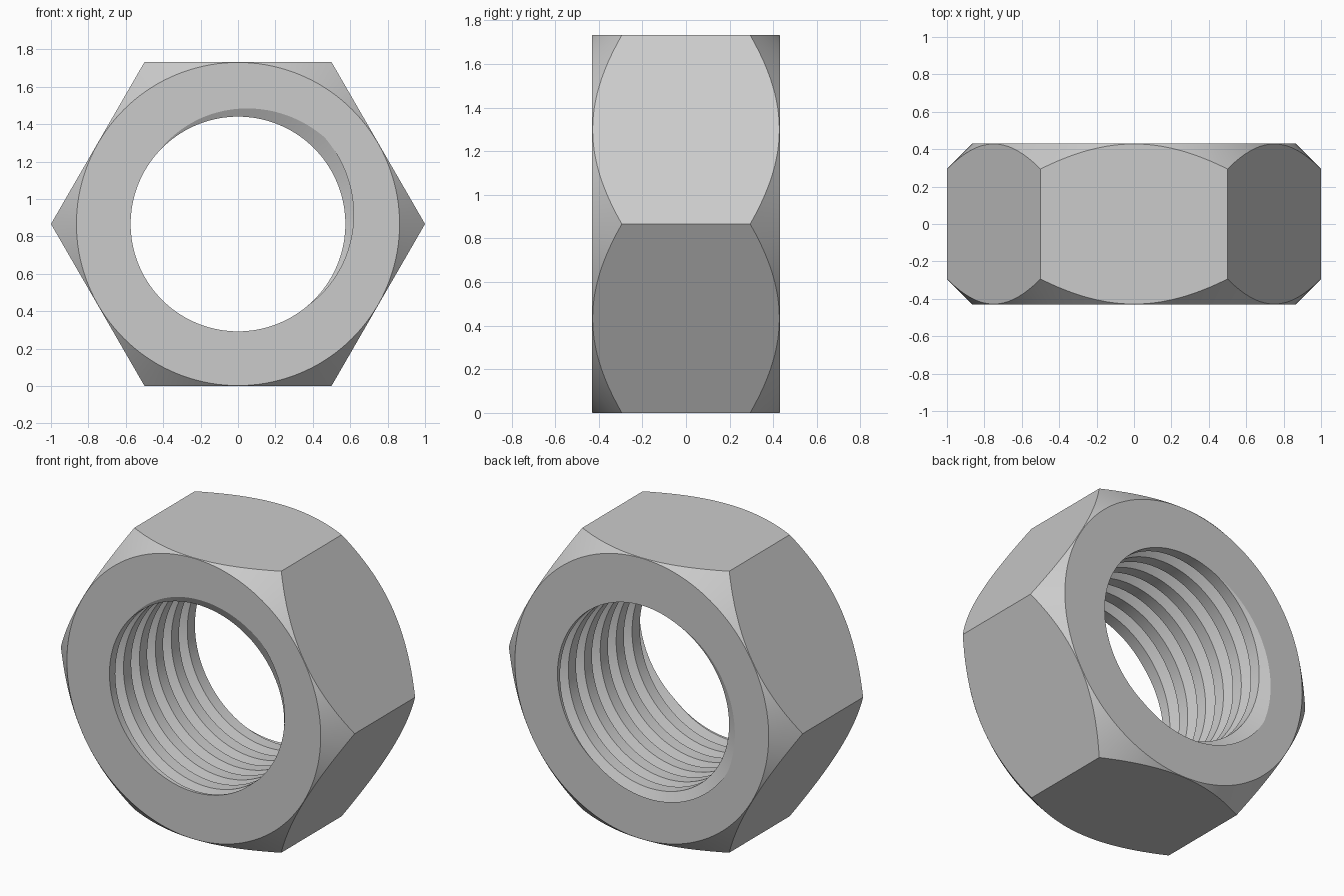
import bpy, bmesh
from math import cos, sin, pi, radians

cube = bpy.data.objects.get("Cube")
if cube:
    bpy.data.objects.remove(cube)

COLUMNS = 144            # angular steps, a multiple of six
HALF = 0.43              # half thickness
APOTHEM = 0.866          # centre to flat
MINOR, MAJOR = 0.574, 0.655
PITCH = 2 * HALF / 5.55
FLANK = 0.26 * PITCH     # axial width of one thread flank
START = radians(45)      # where the groove opens on the front
CHAMFER = 1.294          # radius plus height on the corner cone


def thread_points(a):
    """Bore profile at one angle: crest, root and crest of each turn, clipped to the faces."""
    points = []
    for turn in range(-2, 9):
        root = -HALF + PITCH * (turn + (START - a) / (2 * pi))
        for offset in (-FLANK, 0, FLANK):
            y = root + offset
            clipped = max(-HALF, min(HALF, y))
            depth = max(0, 1 - abs(clipped - root) / FLANK)
            if clipped != y:
                # radius of the groove crossing the face at this angle
                phase = (clipped - root + PITCH / 2) % PITCH - PITCH / 2
                depth = max(0, 1 - abs(phase) / FLANK)
            points.append((MINOR + (MAJOR - MINOR) * depth, clipped))
    return points


def outer_points(a):
    """Outside profile at one angle: face rim, chamfer and hexagon side."""
    hexagon = APOTHEM / cos(a % (pi / 3) - pi / 6)
    rim = CHAMFER - HALF
    edge = min(HALF, CHAMFER - hexagon)
    return [(rim, HALF), (hexagon, edge), (hexagon, -edge), (rim, -HALF)]


# Closed profile swept around the axis
bm = bmesh.new()
rings = []
for i in range(COLUMNS + 1):
    a = 2 * pi * i / COLUMNS
    profile = thread_points(a) + outer_points(a)
    rings.append([bm.verts.new((r * cos(a), y, APOTHEM + r * sin(a))) for r, y in profile])
for this, after in zip(rings, rings[1:]):
    for j in range(len(this)):
        k = (j + 1) % len(this)
        bm.faces.new((this[j], this[k], after[k], after[j]))
bmesh.ops.remove_doubles(bm, verts=bm.verts, dist=0.00002)
bmesh.ops.dissolve_degenerate(bm, edges=bm.edges, dist=0.00002)
bmesh.ops.recalc_face_normals(bm, faces=bm.faces)

mesh = bpy.data.meshes.new("hex_nut")
bm.to_mesh(mesh)
bm.free()
nut = bpy.data.objects.new("hex_nut", mesh)
bpy.context.collection.objects.link(nut)

# Plain grey metal
grey = bpy.data.materials.new("grey_metal")
grey.use_nodes = True
colour = (0.6, 0.6, 0.6, 1)
grey.diffuse_color = colour
grey.node_tree.nodes["Principled BSDF"].inputs["Base Color"].default_value = colour
mesh.materials.append(grey)

# Smooth chamfers and thread flanks, crisp edges
bpy.ops.object.select_all(action="DESELECT")
nut.select_set(True)
bpy.context.view_layer.objects.active = nut
bpy.ops.object.shade_smooth_by_angle(angle=radians(25))
